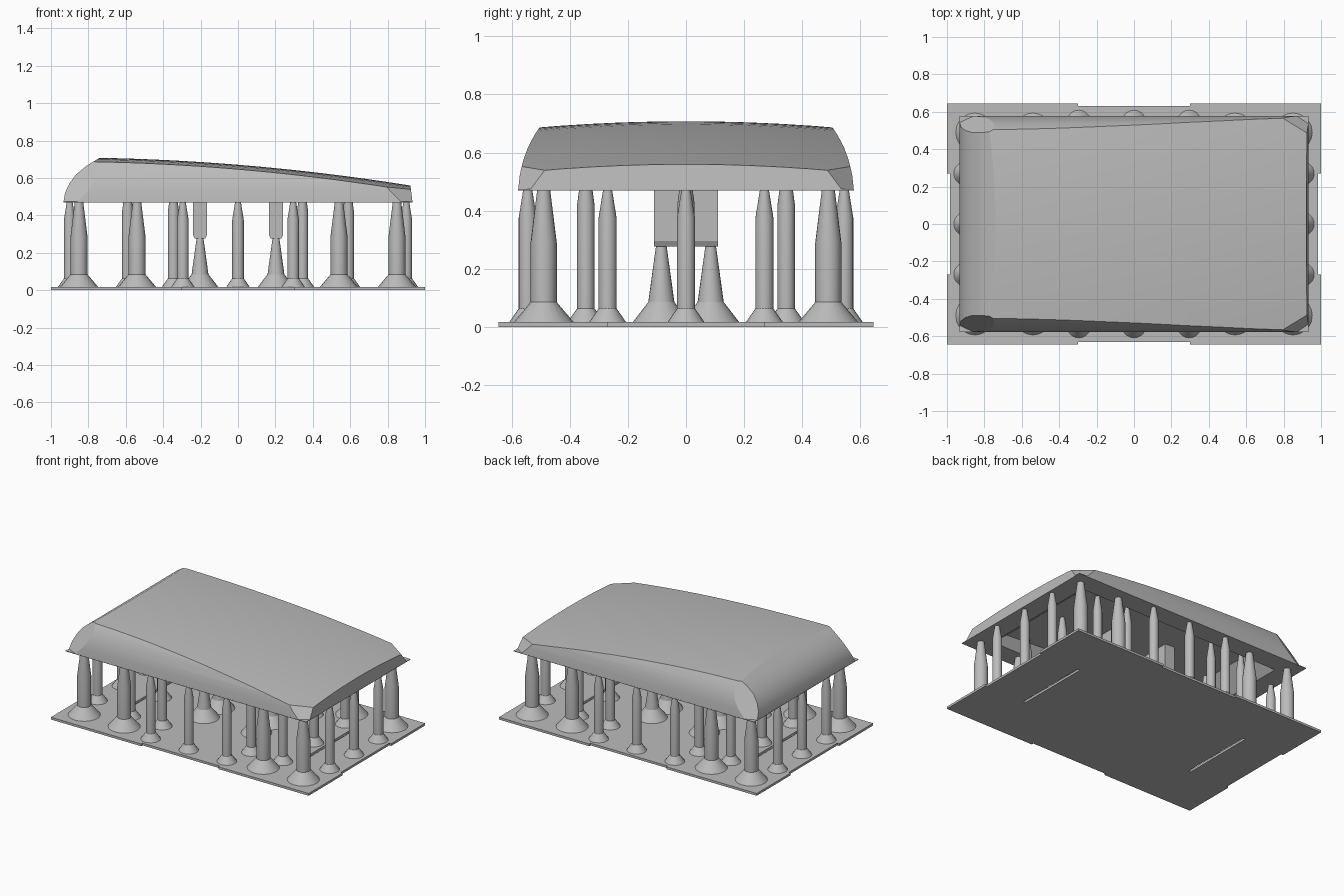
import bpy, bmesh, math
from mathutils import Vector

cube = bpy.data.objects.get("Cube")
if cube:
    bpy.data.objects.remove(cube, do_unlink=True)

grey = bpy.data.materials.new("light grey resin")
grey.use_nodes = True
grey.diffuse_color = (0.5, 0.5, 0.5, 1)
grey.node_tree.nodes["Principled BSDF"].inputs["Base Color"].default_value = (0.5, 0.5, 0.5, 1)

RIM = 0.47            # height of the cap's lower edge
HX, HY = 0.933, 0.578  # half size of the cap's lower edge


def finish(bm, name, angle=None):
    bmesh.ops.recalc_face_normals(bm, faces=bm.faces)
    mesh = bpy.data.meshes.new(name)
    bm.to_mesh(mesh)
    bm.free()
    mesh.materials.append(grey)
    ob = bpy.data.objects.new(name, mesh)
    bpy.context.collection.objects.link(ob)
    if angle:
        bpy.ops.object.select_all(action='DESELECT')
        ob.select_set(True)
        bpy.context.view_layer.objects.active = ob
        bpy.ops.object.shade_smooth_by_angle(angle=math.radians(angle))
    return ob


def skin(bm, rings, closed=True):
    """Join successive vertex rings with quads."""
    n = len(rings[0])
    for a, b in zip(rings, rings[1:]):
        for i in range(n if closed else n - 1):
            j = (i + 1) % n
            bm.faces.new((a[i], a[j], b[j], b[i]))


# Raft: a grid with stepped edges and two long slots, extruded upward
def build_raft():
    xs = [0.3, 0.67, 0.69, 0.985, 1.0]
    ys = [0.27, 0.63, 0.645]
    xs = [-x for x in reversed(xs)] + xs
    ys = [-y for y in reversed(ys)] + ys
    bm = bmesh.new()
    grid = [[bm.verts.new((x, y, 0)) for y in ys] for x in xs]
    for i in range(len(xs) - 1):
        for j in range(len(ys) - 1):
            x, y = abs(xs[i] + xs[i + 1]) / 2, abs(ys[j] + ys[j + 1]) / 2
            slot = 0.67 < x < 0.69 and y < 0.27
            notch = (x < 0.3 and y > 0.63) or (x > 0.985 and y < 0.27)
            if not (slot or notch):
                bm.faces.new((grid[i][j], grid[i + 1][j], grid[i + 1][j + 1], grid[i][j + 1]))
    base = list(bm.faces)
    top = bmesh.ops.extrude_face_region(bm, geom=base, use_keep_orig=True)["geom"]
    for v in top:
        if isinstance(v, bmesh.types.BMVert):
            v.co.z = 0.016
    bmesh.ops.delete(bm, geom=[v for v in bm.verts if not v.link_faces], context='VERTS')
    finish(bm, "raft")


# Cap body: a crowned block trimmed by flat cuts along its side and end curves
def top_height(x, y):
    t = (x + 0.75) / 1.67
    return 0.708 - 0.03 * t - 0.118 * t * t - 0.085 * y * y


def build_cap():
    bm = bmesh.new()
    nx, ny = 20, 12
    rings = []
    for i in range(nx + 1):
        x = -1 + 2 * i / nx
        ring = [bm.verts.new((x, y, top_height(x, y))) for y in
                (-0.65 + 1.3 * j / ny for j in range(ny + 1))]
        ring += [bm.verts.new((x, y, RIM)) for y in (0.65, -0.65)]
        rings.append(ring)
    skin(bm, rings)
    bm.faces.new(rings[0])
    bm.faces.new(rings[-1])

    def cut(a, b, c):
        a, b, c = Vector(a), Vector(b), Vector(c)
        n = (b - a).cross(c - a).normalized()
        if n.dot(Vector((0, 0, 0.5)) - a) > 0:
            n = -n
        res = bmesh.ops.bisect_plane(bm, geom=bm.verts[:] + bm.edges[:] + bm.faces[:],
                                     dist=1e-6, plane_co=a, plane_no=n, clear_outer=True)
        edges = [e for e in res["geom_cut"] if isinstance(e, bmesh.types.BMEdge)]
        if edges:
            bmesh.ops.holes_fill(bm, edges=edges, sides=0)

    side = [(HY, RIM), (0.572, 0.525), (0.56, 0.575), (0.543, 0.62), (0.523, 0.658), (0.5, 0.693)]
    back = [(-HX, RIM), (-0.925, 0.52), (-0.902, 0.57), (-0.865, 0.62), (-0.81, 0.665), (-0.74, 0.708)]
    for s in (1, -1):
        for (y0, z0), (y1, z1) in zip(side, side[1:]):
            cut((0, s * y0, z0), (1, s * y0, z0), (0, s * y1, z1))
        # Bevelled corners at the low end and the high end
        cut((0.92, s * 0.485, 0.545), (0.79, s * 0.563, 0.56), (0.93, s * 0.54, RIM))
        cut((-0.74, s * 0.505, 0.695), (-0.85, s * 0.487, 0.635), (-0.925, s * 0.53, 0.5))
    for (x0, z0), (x1, z1) in zip(back, back[1:]):
        cut((x0, 0, z0), (x0, 1, z0), (x1, 0, z1))
    cut((HX, 0, RIM), (HX, 1, RIM), (0.922, 0, 0.56))

    # Open the underside
    under = [f for f in bm.faces if all(v.co.z < RIM + 1e-4 for v in f.verts)]
    bmesh.ops.delete(bm, geom=under, context='FACES_ONLY')
    finish(bm, "cap_body", 20)


# Thin rim sheet with the shallow cavity beneath the cap
def build_rim():
    bm = bmesh.new()

    def rect(x0, x1, y, z0, z1):
        return [bm.verts.new(p) for p in
                ((x0, -y, z0), (x1, -y, z1), (x1, y, z1), (x0, y, z0))]

    t = 0.14
    rings = [rect(t - HX, HX - t, HY - t, RIM + 0.004, RIM + 0.004),
             rect(-HX, HX, HY, RIM + 0.004, RIM + 0.004),
             rect(-HX, HX, HY, RIM, RIM),
             rect(t - HX, HX - t, HY - t, RIM, RIM),
             rect(-0.68, 0.73, 0.38, 0.6, 0.52)]
    skin(bm, rings)
    bm.faces.new(rings[-1])
    finish(bm, "cap_rim_and_cavity")


# Two flat prongs with slightly narrowed tips
def build_prong(x):
    bm = bmesh.new()
    rings = []
    for hx, z in ((0.028, 0.277), (0.038, 0.295), (0.038, 0.58)):
        rings.append([bm.verts.new((x + a * hx, b * 0.11, z))
                      for a, b in ((-1, -1), (1, -1), (1, 1), (-1, 1))])
    skin(bm, rings)
    bm.faces.new(rings[0])
    bm.faces.new(rings[-1])
    finish(bm, "prong")


# Turned supports with a flared foot and a tapered tip
def build_support(name, x, y, profile, sides=20):
    bm = bmesh.new()
    rings = []
    for r, z in profile:
        rings.append([bm.verts.new((x + r * math.cos(2 * math.pi * k / sides),
                                    y + r * math.sin(2 * math.pi * k / sides), z))
                      for k in range(sides)])
    skin(bm, rings)
    bm.faces.new(rings[0])
    bm.faces.new(rings[-1])
    finish(bm, name, 25)


heavy = [(0.105, 0.014), (0.045, 0.085), (0.045, 0.29), (0.022, 0.475)]
light = [(0.065, 0.014), (0.031, 0.063), (0.031, 0.375), (0.015, 0.475)]
inner = [(0.065, 0.014), (0.03, 0.063), (0.03, 0.42), (0.014, 0.54)]
cone = [(0.1, 0.014), (0.045, 0.085), (0.018, 0.28)]

build_raft()
build_cap()
build_rim()
for sx in (-1, 1):
    build_prong(sx * 0.203)
    build_support("end_support", sx * 0.9, 0, light)
    build_support("inner_support", sx * 0.59, 0, inner)
    for sy in (-1, 1):
        for x in (0.85, 0.54):
            build_support("heavy_support", sx * x, sy * 0.49, heavy)
        build_support("side_support", sx * 0.295, sy * 0.545, light)
        build_support("end_support", sx * 0.9, sy * 0.27, light)
        for x in (0.59, 0.345):
            build_support("inner_support", sx * x, sy * 0.345, inner)
        build_support("prong_support", sx * 0.203, sy * 0.085, cone)
for sy in (-1, 1):
    build_support("side_support", 0, sy * 0.545, light)
